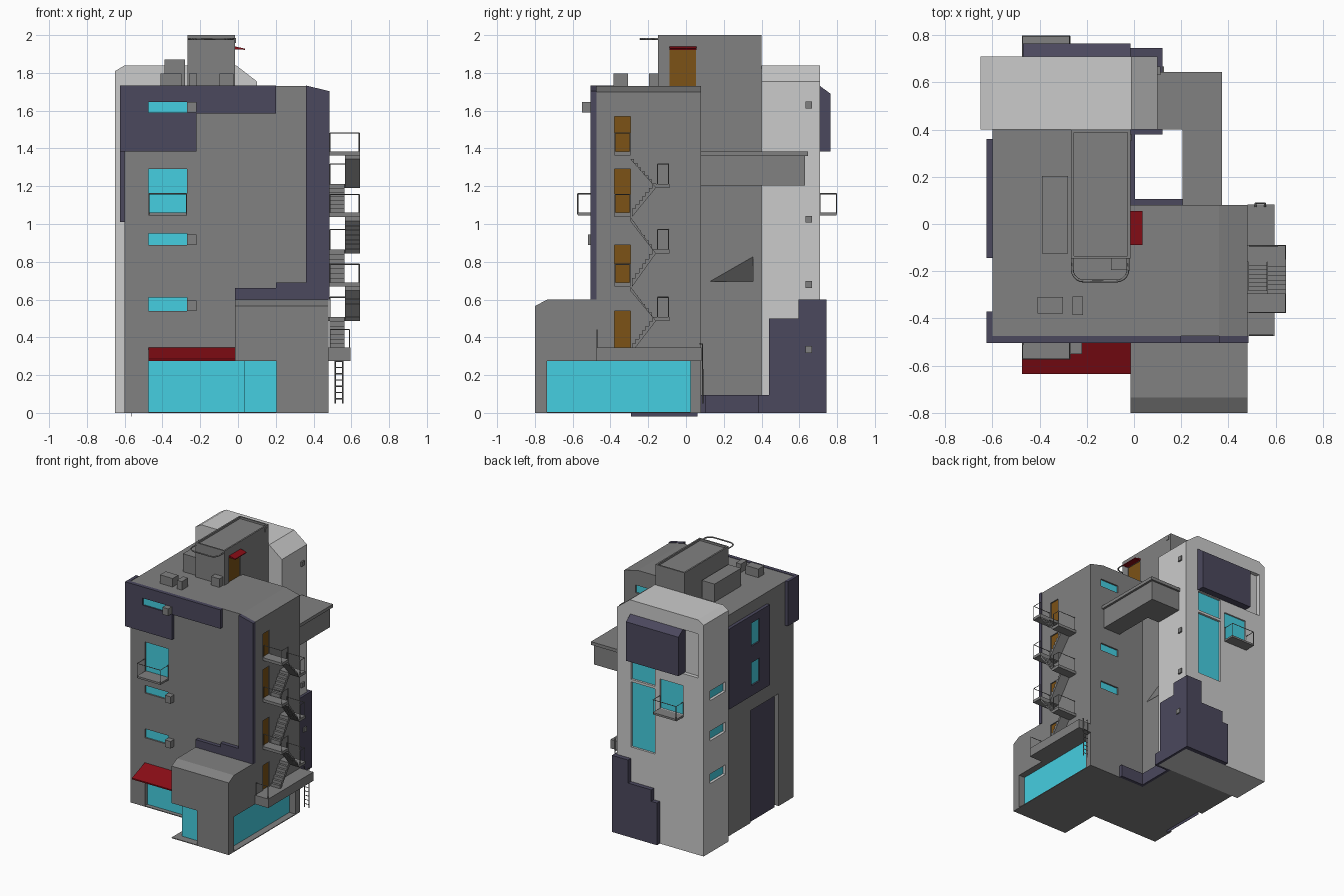
import bpy, bmesh, math
from mathutils import Vector

if "Cube" in bpy.data.objects:
    bpy.data.objects.remove(bpy.data.objects["Cube"])

def material(name, r, g, b):
    m = bpy.data.materials.new(name)
    m.diffuse_color = (r, g, b, 1)
    m.use_nodes = True
    m.node_tree.nodes["Principled BSDF"].inputs["Base Color"].default_value = m.diffuse_color
    return m

GREY = material("wall_grey", .22, .22, .22)
LIGHT = material("light_grey", .55, .55, .55)
DARK = material("dark_cladding", .07, .065, .11)
GLASS = material("glass", .06, .62, .75)
RED = material("red", .25, .004, .008)
DOOR = material("door_brown", .2, .085, .008)

def prism(name, pts, axis, a, b, mat=GREY):
    """Extrude a 2D profile along one axis from a to b."""
    bm = bmesh.new()
    def place(p, t):
        c = list(p)
        c.insert(axis, t)
        return bm.verts.new(c)
    lo, hi = [place(p, a) for p in pts], [place(p, b) for p in pts]
    bm.faces.new(lo)
    bm.faces.new(hi)
    for i in range(len(pts)):
        j = (i + 1) % len(pts)
        bm.faces.new((lo[i], lo[j], hi[j], hi[i]))
    bmesh.ops.recalc_face_normals(bm, faces=bm.faces)
    me = bpy.data.meshes.new(name)
    bm.to_mesh(me)
    bm.free()
    ob = bpy.data.objects.new(name, me)
    bpy.context.collection.objects.link(ob)
    if mat:
        me.materials.append(mat)
    return ob

def box(name, x, y, z, mat=GREY):
    return prism(name, [(x[0], y[0]), (x[1], y[0]), (x[1], y[1]), (x[0], y[1])], 2, z[0], z[1], mat)

def cut(target, cutter):
    mod = target.modifiers.new("cut", "BOOLEAN")
    mod.operation, mod.solver, mod.object = "DIFFERENCE", "EXACT", cutter
    bpy.context.view_layer.objects.active = target
    bpy.ops.object.modifier_apply(modifier=mod.name)
    bpy.data.objects.remove(cutter)

def recess(name, target, axis, face, sign, u, z, mat=GLASS, d=.015):
    """Cut an opening into a wall and set a panel at its back."""
    def part(n, p, q, m):
        r = (min(p, q), max(p, q))
        return box(n, r, u, z, m) if axis == 0 else box(n, u, r, z, m)
    cut(target, part("cutter", face + sign * .05, face - sign * d, None))
    if mat:
        part(name, face - sign * d, face - sign * (d - .003), mat)

def tube(name, pts, r=.003, cyclic=False):
    cu = bpy.data.curves.new(name, "CURVE")
    cu.dimensions, cu.bevel_depth, cu.bevel_resolution = "3D", r, 0
    sp = cu.splines.new("POLY")
    sp.points.add(len(pts) - 1)
    for p, c in zip(sp.points, pts):
        p.co = (*c, 1)
    sp.use_cyclic_u = cyclic
    cu.materials.append(GREY)
    ob = bpy.data.objects.new(name, cu)
    bpy.context.collection.objects.link(ob)
    bpy.ops.object.select_all(action="DESELECT")
    ob.select_set(True)
    bpy.context.view_layer.objects.active = ob
    bpy.ops.object.convert(target="MESH")

def railing(name, path, z, h):
    tube(name, [(x, y, z + h) for x, y in path])
    for x, y in path:
        tube(name + "_post", [(x, y, z), (x, y, z + h)])

# main masses
body = prism("main_body", [(-.6, 0), (.48, 0), (.48, 1.7), (.36, 1.73), (-.6, 1.73)], 1, -.475, .08)
wing = box("rear_wing", (-.6, -.015), (.08, .4), (0, 1.73))
tower = prism("rear_tower", [(-.65, 0), (.1, 0), (.1, 1.755), (-.01, 1.84), (-.6, 1.84), (-.65, 1.81)], 1, .4, .71, LIGHT)
shop = prism("shop_block", [(-.8, 0), (-.475, 0), (-.475, .6), (-.735, .6), (-.8, .565)], 0, -.015, .48)

# dark cladding
front_l = prism("front_left_cladding", [(-.625, 1.385), (-.22, 1.385), (-.22, 1.585), (.2, 1.585), (.2, 1.733), (-.625, 1.733)], 1, -.505, -.475, DARK)
box("left_corner_cladding", (-.625, -.6), (-.475, -.37), (1.385, 1.733), DARK)
prism("front_right_cladding", [(-.015, .6), (.485, .6), (.485, 1.703), (.36, 1.733), (.36, .69), (.2, .69), (.2, .66), (-.015, .66)], 1, -.505, -.475, DARK)
left_p = box("left_cladding", (-.625, -.6), (-.145, .36), (1.01, 1.64), DARK)
prism("tower_side_cladding", [(.44, 0), (.745, 0), (.745, .6), (.595, .6), (.595, .5), (.44, .5)], 0, .1, .12, DARK)
prism("tower_back_cladding", [(.12, 0), (.12, .6), (-.02, .6), (-.02, .42), (-.22, .42), (-.22, .33), (-.27, .33), (-.27, 0)], 1, .71, .745, DARK)
box("plinth_wing", (-.015, .005), (.08, .4), (0, .095), DARK)
box("plinth_body", (-.015, .205), (.08, .105), (0, .095), DARK)
box("plinth_tower", (-.015, .12), (.38, .4), (0, .095), DARK)
box("plinth_tower_side", (.1, .12), (.38, .44), (0, .095), DARK)

# shop glazing and garage
recess("shop_window", body, 1, -.475, -1, (-.475, .04), (.006, .275), d=.035)
cut(shop, box("cutter", (-.05, .205), (-.85, -.45), (.006, .275), None))
box("corner_glass", (.035, .21), (-.74, -.44), (.006, .275), GLASS)
cut(shop, box("cutter", (.425, .6), (-.735, -.4), (.006, .275), None))
cut(body, box("cutter", (.425, .6), (-.6, .025), (.006, .275), None))
box("side_glass", (.424, .428), (-.735, .025), (.006, .275), GLASS)
recess("garage_door", body, 0, -.6, -1, (-.29, .06), (-.02, .88), DARK, .04)
prism("front_awning", [(-.475, .345), (-.635, .285), (-.635, .275), (-.475, .275)], 0, -.475, -.015, RED)

# front windows and air conditioners
for z0, z1, wall, face in ((1.59, 1.645, front_l, -.505), (1.06, 1.29, body, -.475),
                           (.89, .95, body, -.475), (.54, .61, body, -.475)):
    recess("front_window", wall, 1, face, -1, (-.475, -.27), (z0, z1))
    if z1 - z0 < .1:
        box("front_air_conditioner", (-.27, -.22), (face - .045, face), (z0, z0 + .055))
# left, rear and tower side windows
for z in (1.40, 1.09):
    recess("left_window", left_p, 0, -.625, -1, (-.02, .08), (z, z + .18))
for z in (1.55, 1.01, .69):
    recess("rear_window", body, 1, .08, 1, (.22, .38), (z, z + .06))
for z in (1.19, .875, .54):
    recess("tower_window", tower, 0, -.65, -1, (.44, .63), (z, z + .075), d=.025)
# tower back glazing, niche and bay
recess("stair_glass", tower, 1, .71, 1, (-.23, -.02), (.69, 1.38), d=.02)
box("stair_transom", (-.23, -.02), (.69, .71), (1.2, 1.22), LIGHT)
recess("tower_balcony_window", tower, 1, .71, 1, (-.47, -.27), (1.06, 1.29))
recess("niche", tower, 1, .71, 1, (-.6, -.01), (1.385, 1.73), None, .03)
prism("back_bay", [(.68, 1.385), (.765, 1.385), (.765, 1.69), (.71, 1.73), (.68, 1.73)], 0, -.47, -.015, DARK)
for z in (1.63, 1.025, .68, .335):
    box("tower_vent", (.095, .128 if z < .5 else .112), (.632, .668), (z - .018, z + .018))

# small balconies
for wall, edge in ((-.475, -.573), (.71, .797)):
    box("balcony_floor", (-.475, -.27), (min(wall, edge), max(wall, edge)), (1.045, 1.06))
    railing("balcony_rail", [(-.472, wall), (-.472, edge), (-.273, edge), (-.273, wall)], 1.05, .11)

# raised link between body and tower
def link(name, x1, y1, z):
    prism(name, [(.205, .08), (x1, .08), (x1, y1), (.1, y1), (.1, .4), (.205, .4)], 2, *z)
link("link_box", .355, .63, (1.205, 1.36))
link("link_roof", .372, .645, (1.36, 1.385))

# sloped notch in rear wing
bm = bmesh.new()
v = [bm.verts.new(c) for c in ((.0, .085, .695), (.0, .355, .695), (.0, .355, .85), (-.1, .355, .695))]
bmesh.ops.convex_hull(bm, input=v)
bmesh.ops.recalc_face_normals(bm, faces=bm.faces)
me = bpy.data.meshes.new("notch")
bm.to_mesh(me)
bm.free()
notch = bpy.data.objects.new("notch", me)
bpy.context.collection.objects.link(notch)
cut(wing, notch)

# fire escape: doors, landings, flights
def flight(xa, xb, y0, z0, y1, z1, n=7):
    dy, dz = (y1 - y0) / n, (z1 - z0) / n
    pts = [(y0, z0)]
    for i in range(n):
        pts += [(y0 + dy * i, z0 + dz * (i + 1)), (y0 + dy * (i + 1), z0 + dz * (i + 1))]
    pts += [(y1, z1 - .022), (y0, z0 - .022)]
    prism("stair_flight", pts, 0, xa, xb)

floors = (.345, .69, 1.06, 1.385)
for i, (z, top) in enumerate(zip(floors, (.54, .89, 1.29, 1.57))):
    recess("escape_door", body, 0, .48, 1, (-.378, -.295), (z, top), DOOR, .012)
    if i:
        box("door_landing", (.48, .645), (-.378, -.295), (z - .022, z))
        railing("landing_rail", [(.487, -.375), (.642, -.375), (.642, -.297)], z, .097)
    if i < 3:
        mid = (z + floors[i + 1]) / 2 - .01
        box("mid_landing", (.48, .645), (-.16, -.088), (mid - .022, mid))
        railing("mid_rail", [(.642, -.15), (.642, -.092), (.487, -.092)], mid, .105)
        flight(.485, .563, -.285, z, -.16, mid)
        flight(.566, .645, -.295, floors[i + 1] - .02, -.16, mid + .001)
box("lower_platform", (.48, .595), (-.475, .083), (.275, .345))
railing("platform_rail", [(.487, -.472), (.59, -.472)], .345, .097)
for x in (.515, .555):
    tube("ladder_rail", [(x, .072, .365), (x, .088, .365), (x, .088, .05)], .004)
for i in range(7):
    tube("ladder_rung", [(.515, .088, .075 + i * .033), (.555, .088, .075 + i * .033)])

# rooftop
pent = box("penthouse", (-.267, -.015), (-.147, .4), (1.73, 2))
cut(pent, box("cutter", (-.255, -.027), (-.135, .388), (1.985, 2.05), None))
recess("roof_door", pent, 0, -.015, 1, (-.088, .053), (1.73, 1.925), DOOR, .01)
prism("roof_door_awning", [(-.015, 1.94), (.037, 1.928), (.037, 1.922), (-.015, 1.925)], 1, -.088, .055, RED)
box("penthouse_vent", (-.02, -.01), (.352, .382), (1.958, 1.985))
loop = [(-.262, -.147)]
for cx, a0 in ((-.212, 180), (-.075, 270)):
    loop += [(cx + .05 * math.cos(math.radians(a0 + t)), -.192 + .05 * math.sin(math.radians(a0 + t))) for t in range(0, 91, 18)]
tube("roof_pipe_loop", [(x, y, 1.98) for x, y in loop + [(-.025, -.147)]], .006)
box("plant_box", (-.39, -.28), (-.125, .203), (1.73, 1.87))
for x, y in (((-.41, -.3), (-.38, -.31)), ((-.26, -.217), (-.385, -.308)), ((-.097, -.025), (-.195, -.147))):
    box("roof_unit", x, y, (1.73, 1.797))
